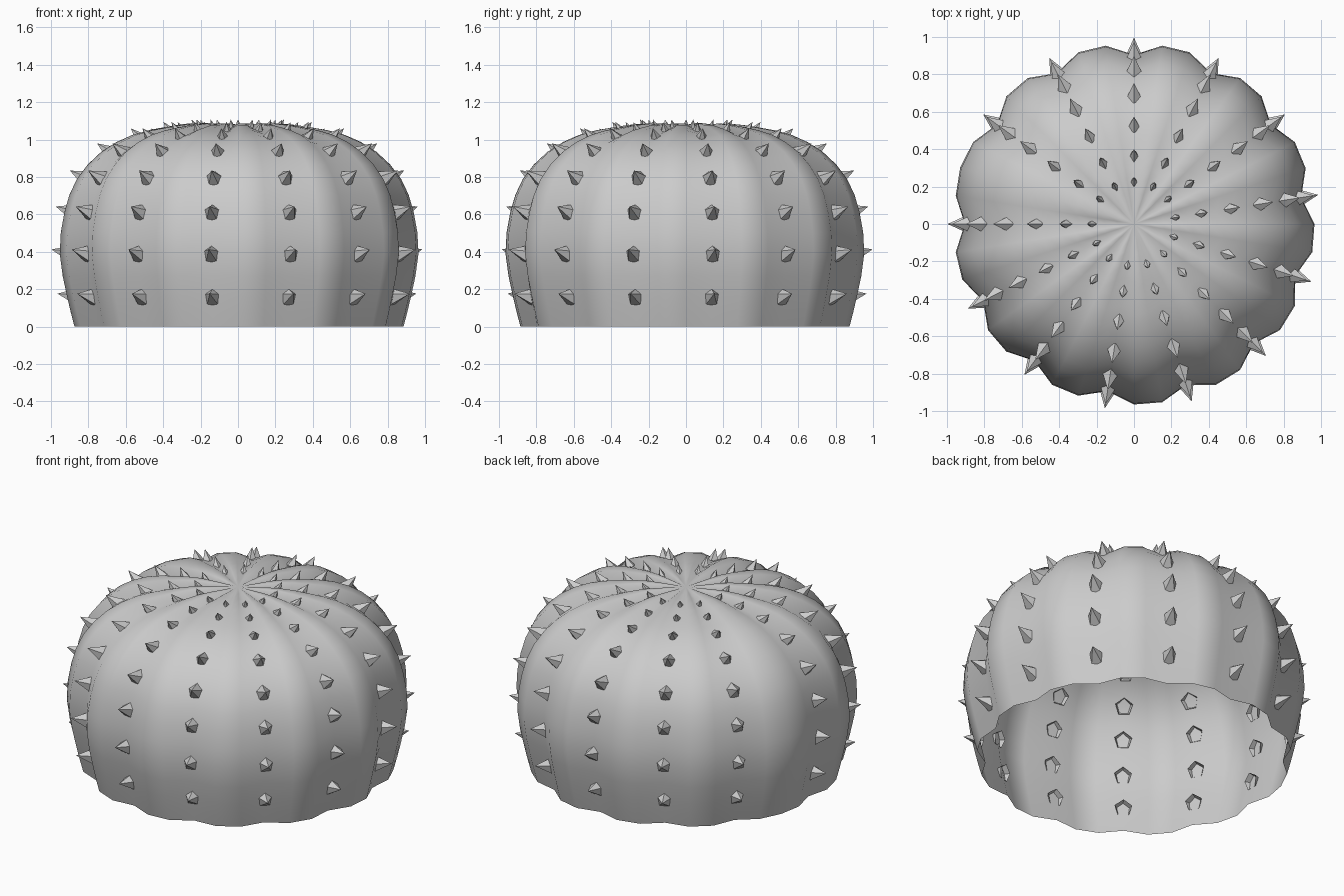
import bpy, bmesh, math
from mathutils import Vector, Matrix

if "Cube" in bpy.data.objects:
    bpy.data.objects.remove(bpy.data.objects["Cube"])

SEG = 40      # columns around the body
ROWS = 13     # spine rows, one in every third column
SUB = 2       # rings between profile points

# (radius, height) from rim to crown, for the grooves and for the rib crests
groove = [(.84, 0), (.872, .16), (.905, .39), (.885, .61), (.815, .79), (.685, .93),
          (.525, 1.01), (.365, 1.045), (.225, 1.063), (.09, 1.074)]
crest = [(.885, 0), (.925, .16), (.965, .39), (.94, .61), (.872, .79), (.74, .935),
         (.572, 1.025), (.395, 1.065), (.24, 1.085), (.09, 1.082)]


def smooth_profile(pts):
    p = [Vector(q) for q in pts]
    p = [2 * p[0] - p[1]] + p + [2 * p[-1] - p[-2]]
    out = []
    for i in range(1, len(p) - 2):
        a, b, c, d = p[i - 1:i + 3]
        for s in range(SUB):
            t = s / SUB
            out.append(.5 * (2 * b + (c - a) * t + (2 * a - 5 * b + 4 * c - d) * t * t
                             + (3 * b - a - 3 * c + d) * t ** 3))
    return out + [p[-2]]


def column_angle(i):
    return math.pi + 2 * math.pi * i / SEG


def finish(bm, name, smooth):
    mesh = bpy.data.meshes.new(name)
    bm.to_mesh(mesh)
    bm.free()
    for poly in mesh.polygons:
        poly.use_smooth = smooth
    ob = bpy.data.objects.new(name, mesh)
    bpy.context.collection.objects.link(ob)
    return ob


# Ribbed open-bottomed body
bm = bmesh.new()
low, high = smooth_profile(groove), smooth_profile(crest)
columns = []
for i in range(SEG):
    w = 0 if i % 3 == 0 and i < 3 * ROWS else 1
    if i == SEG - 2:
        w = 1.2          # middle of the one wider rib
    a = column_angle(i)
    col = []
    for g, c in zip(low, high):
        r, z = g.lerp(c, w)
        col.append(bm.verts.new((r * math.cos(a), r * math.sin(a), z)))
    columns.append(col)
pole = bm.verts.new((0, 0, 1.08))
for i in range(SEG):
    a, b = columns[i], columns[(i + 1) % SEG]
    for k in range(len(a) - 1):
        bm.faces.new((a[k], b[k], b[k + 1], a[k + 1]))
    bm.faces.new((a[-1], b[-1], pole))
finish(bm, "ribbed_body", True)

# Five-sided hollow spines along the grooves: upward tilt, base radius, length
spine_shape = [(10, .052, .095), (14, .052, .095), (20, .052, .095), (28, .052, .095),
               (36, .046, .085), (46, .038, .07), (56, .032, .06), (62, .027, .05)]
bm = bmesh.new()
for row in range(ROWS):
    a = column_angle(3 * row)
    radial = Vector((math.cos(a), math.sin(a), 0))
    side = Vector((-math.sin(a), math.cos(a), 0))
    for (r, z), (tilt, rad, length) in zip(groove[1:9], spine_shape):
        t = math.radians(tilt)
        axis = radial * math.cos(t) + Vector((0, 0, math.sin(t)))
        up = axis.cross(side)
        base = radial * r + Vector((0, 0, z)) - axis * .015
        tip = bm.verts.new(base + axis * (length + .015))
        ring = []
        for k in range(5):
            q = math.pi / 2 + 2 * math.pi * k / 5
            ring.append(bm.verts.new(base + (side * math.cos(q) + up * math.sin(q)) * rad))
        for k in range(5):
            bm.faces.new((ring[k], ring[(k + 1) % 5], tip))
bmesh.ops.recalc_face_normals(bm, faces=bm.faces)
finish(bm, "spines", False)
